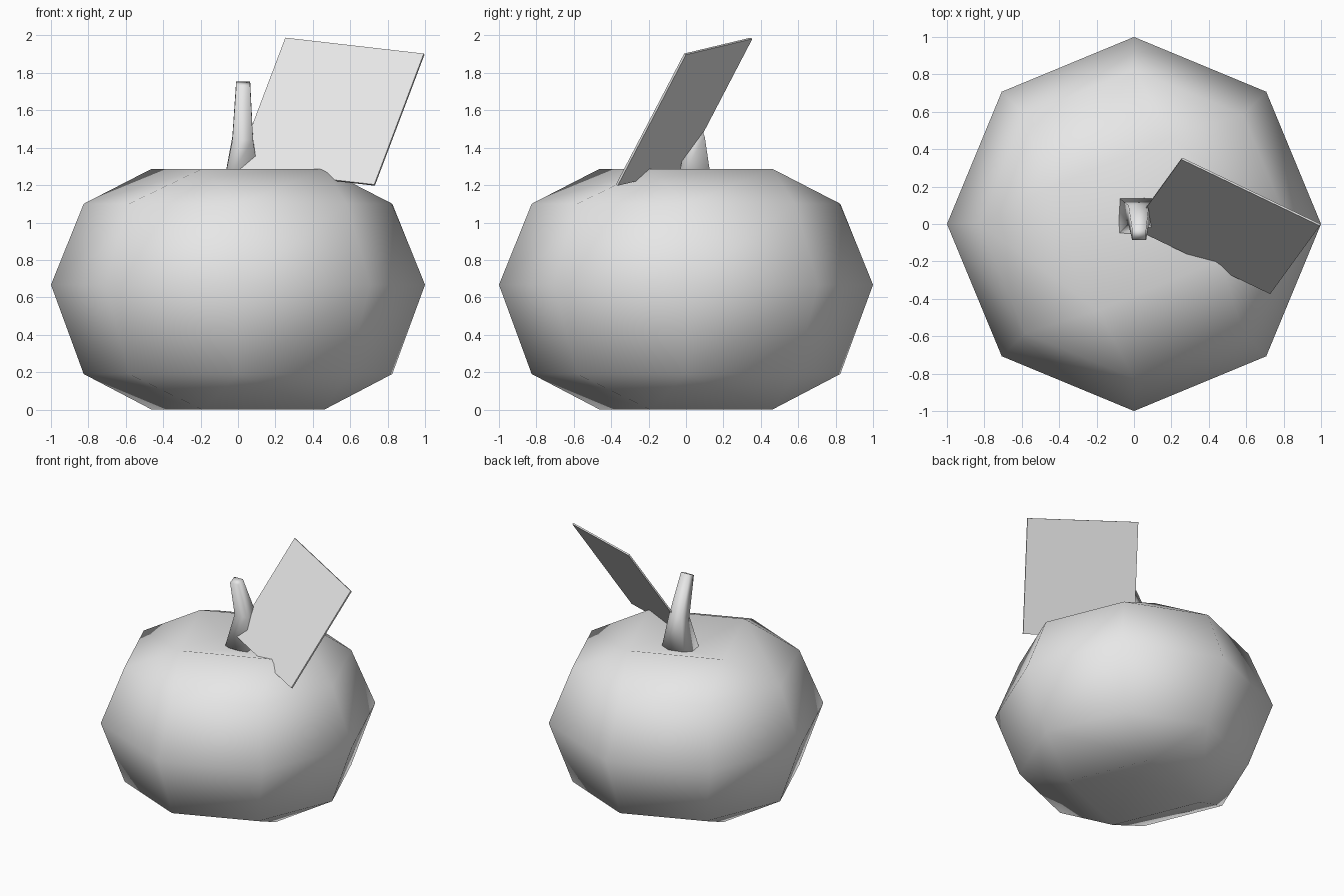
import bpy, bmesh
from math import radians, sin, cos
from mathutils import Vector

cube = bpy.data.objects.get("Cube")
if cube:
    bpy.data.objects.remove(cube, do_unlink=True)

grey = bpy.data.materials.new("light grey")
grey.use_nodes = True
grey.diffuse_color = (0.8, 0.8, 0.8, 1)
grey.node_tree.nodes["Principled BSDF"].inputs["Base Color"].default_value = (0.8, 0.8, 0.8, 1)


def finish(bm, name, smooth):
    bmesh.ops.recalc_face_normals(bm, faces=bm.faces)
    for f in bm.faces:
        f.smooth = smooth
    mesh = bpy.data.meshes.new(name)
    bm.to_mesh(mesh)
    bm.free()
    mesh.materials.append(grey)
    obj = bpy.data.objects.new(name, mesh)
    bpy.context.collection.objects.link(obj)
    return obj


def ring(bm, count, radius, z, start=0):
    angles = [radians(start + 360 * i / count) for i in range(count)]
    return [bm.verts.new((radius * cos(a), radius * sin(a), z)) for a in angles]


def bridge(bm, a, b):
    n = len(a)
    for i in range(n):
        j = (i + 1) % n
        bm.faces.new((a[i], a[j], b[j], b[i]))


def cap(bm, octagon, z, dent_z):
    """Square rim, turned half a step from the octagon, around a dented centre."""
    square = ring(bm, 4, 0.5, z, start=-22.5)
    centre = bm.verts.new((0, 0, dent_z))
    for i in range(4):
        a, b = square[i], square[(i + 1) % 4]
        k = 2 * i
        bm.faces.new((octagon[k - 1], octagon[k], a))
        bm.faces.new((octagon[k], octagon[k + 1], b, a))
        bm.faces.new((a, b, centre))


# Body: three octagonal rings closed by dented square caps
bm = bmesh.new()
low, middle, high = [ring(bm, 8, r, z) for r, z in ((0.825, 0.19), (1, 0.667), (0.825, 1.1))]
bridge(bm, low, middle)
bridge(bm, middle, high)
cap(bm, high, 1.287, 1.17)
cap(bm, low, 0, 0.117)
finish(bm, "body", True)

# Stem: four-sided tapering stalk leaning forward
bm = bmesh.new()
loops = []
# x range, front (y, z), back (y, z)
for x0, x1, front, back in ((-0.08, 0.12, (-0.05, 1.19), (0.14, 1.19)),
                            (-0.03, 0.08, (0.0, 1.44), (0.1, 1.46)),
                            (-0.01, 0.065, (-0.085, 1.73), (-0.03, 1.755))):
    loops.append([bm.verts.new((x, *p)) for x, p in
                  ((x0, front), (x1, front), (x1, back), (x0, back))])
bridge(bm, loops[0], loops[1])
bridge(bm, loops[1], loops[2])
bm.faces.new(loops[0])
bm.faces.new(loops[2])
finish(bm, "stem", True)

# Leaf: thin tilted plate growing from the stem
bm = bmesh.new()
root = Vector((-0.01, -0.015, 1.285))
side = Vector((0.74, -0.355, -0.085))
rise = Vector((0.265, 0.365, 0.7))
bm.faces.new([bm.verts.new(p) for p in (root, root + side, root + side + rise, root + rise)])
leaf = finish(bm, "leaf", False)
solid = leaf.modifiers.new("thickness", 'SOLIDIFY')
solid.thickness = 0.012
solid.offset = 0
